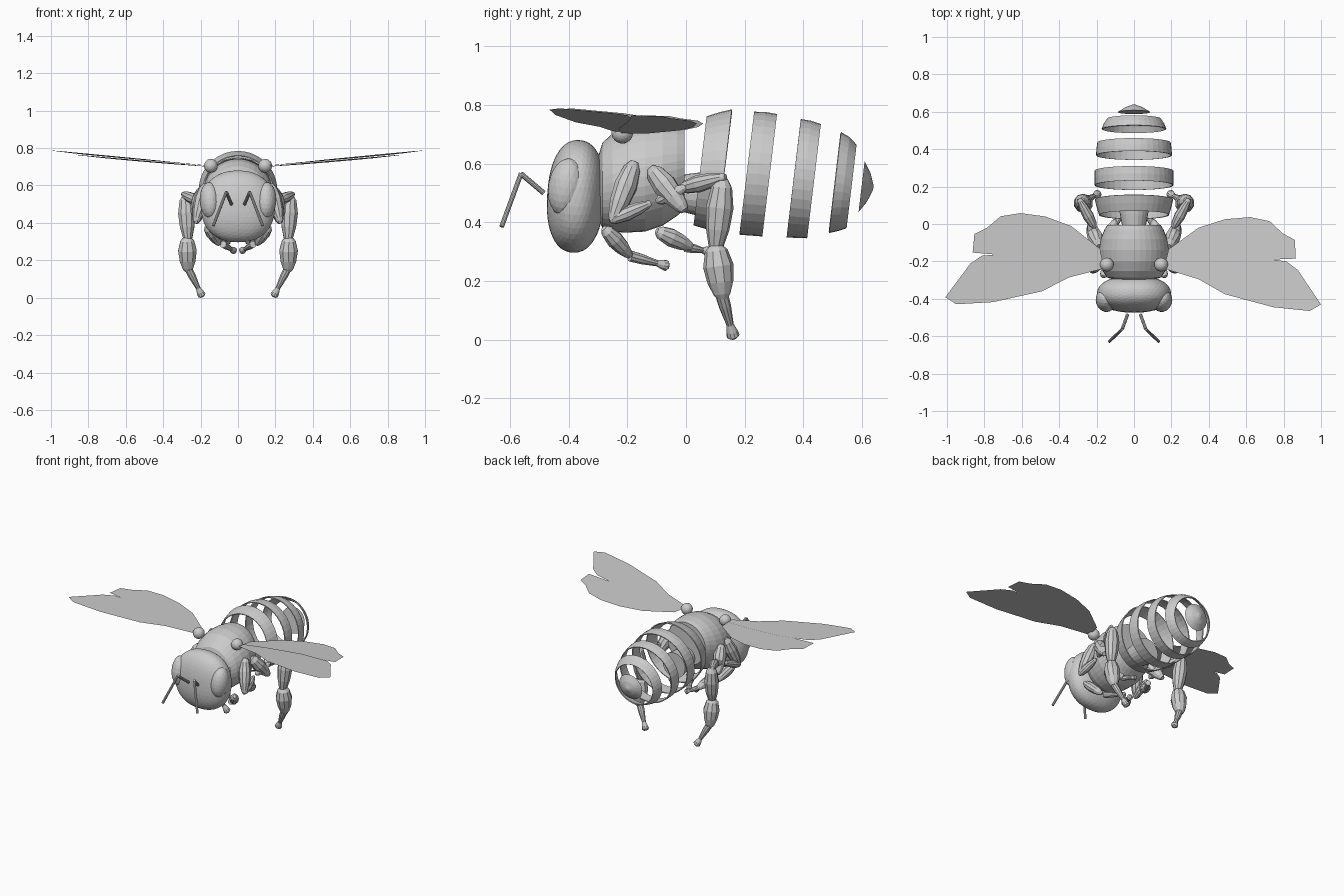
import bpy, bmesh, math
from mathutils import Vector, Matrix

if "Cube" in bpy.data.objects:
    bpy.data.objects.remove(bpy.data.objects["Cube"])

grey = bpy.data.materials.new("plain_grey")
grey.use_nodes = True
grey.diffuse_color = (0.6, 0.6, 0.6, 1)
grey.node_tree.nodes["Principled BSDF"].inputs["Base Color"].default_value = (0.6, 0.6, 0.6, 1)


def add(name, bm):
    bmesh.ops.recalc_face_normals(bm, faces=bm.faces)
    mesh = bpy.data.meshes.new(name)
    bm.to_mesh(mesh)
    bm.free()
    mesh.materials.append(grey)
    ob = bpy.data.objects.new(name, mesh)
    bpy.context.collection.objects.link(ob)
    return ob


def loft(name, rings, axis, sides=32, caps=True):
    """Skin circles given as (centre, radius), all square to the axis."""
    bm = bmesh.new()
    turn = Vector((0, 0, 1)).rotation_difference(Vector(axis)).to_matrix()
    loops = []
    for centre, r in rings:
        loops.append([bm.verts.new(Vector(centre) + turn @ Vector(
            (r * math.cos(2 * math.pi * i / sides), r * math.sin(2 * math.pi * i / sides), 0)))
            for i in range(sides)])
    for a, b in zip(loops, loops[1:]):
        for i in range(sides):
            j = (i + 1) % sides
            bm.faces.new((a[i], a[j], b[j], b[i]))
    if caps:
        bm.faces.new(loops[0])
        bm.faces.new(loops[-1])
    return add(name, bm)


def ball(name, centre, radii, tilt=(0, 0, 0), square=1.0, detail=3):
    """Faceted ellipsoid; square below one makes it boxier."""
    bm = bmesh.new()
    bmesh.ops.create_icosphere(bm, subdivisions=detail, radius=1)
    rot = Matrix.Rotation(tilt[2], 3, 'Z') @ Matrix.Rotation(tilt[0], 3, 'X')
    for v in bm.verts:
        p = [math.copysign(abs(c) ** square, c) * r for c, r in zip(v.co, radii)]
        v.co = rot @ Vector(p) + Vector(centre)
    return add(name, bm)


SPINDLE = [(0, .35), (.12, .75), (.4, 1), (.7, .85), (.92, .55), (1, .35)]
TAPER = [(0, .8), (.3, .75), (.7, .45), (.85, .7), (.95, .8), (1, .4)]
ROD = [(0, 1), (1, 1)]


def segment(name, p, q, r, shape=SPINDLE, sides=10):
    p, q = Vector(p), Vector(q)
    return loft(name, [(p.lerp(q, t), r * k) for t, k in shape], q - p, sides)


# Head
ball("head", (0, -.375, .488), (.198, .098, .192), (-.06, 0, 0), .88, 4)

# Thorax: lofted rings along the body, with a narrow waist behind
thorax = [(-.30, .52, .10), (-.285, .525, .145), (-.25, .535, .168), (-.20, .547, .182),
          (-.14, .555, .187), (-.08, .566, .178), (-.03, .58, .158), (-.005, .587, .143)]
loft("thorax", [((0, y, z), r) for y, z, r in thorax], (0, 1, 0), 36)
loft("waist", [((0, -.03, .50), .06), ((0, .05, .495), .075), ((0, .13, .49), .085)], (0, 1, 0), 20)

# Abdomen: separate tilted bands with open gaps, then a closed tip
AXIS = Vector((0, 1, -.12))
bands = [
    [(.048, .575, .187), (.09, .576, .2), (.131, .576, .21)],
    [(.207, .567, .211), (.246, .565, .212), (.285, .56, .21)],
    [(.367, .55, .203), (.402, .546, .201), (.436, .54, .196)],
    [(.508, .535, .173), (.538, .53, .161), (.564, .522, .143)],
]
for n, band in enumerate(bands):
    ob = loft(f"abdomen_band_{n + 1}", [((0, y, z), r) for y, z, r in band], AXIS, 36, False)
    mod = ob.modifiers.new("thickness", 'SOLIDIFY')
    mod.thickness = .006
    mod.offset = -1
loft("abdomen_tip", [((0, .598, .521), .087), ((0, .622, .519), .05), ((0, .638, .518), .008)], AXIS, 24)

# Wing outlines, relative to the hinge: fore wing and hind wing
fore = [(.02, -.02), (.2, -.075), (.34, -.155), (.6, -.225), (.795, -.245), (.855, -.21),
        (.73, -.025), (.67, .02), (.45, .05), (.2, .04), (.02, .02)]
hind = [(.02, 0), (.2, -.01), (.45, .02), (.6, .03), (.72, .035), (.715, .135), (.65, .17),
        (.58, .235), (.475, .257), (.34, .245), (.2, .2), (.04, .085)]


def wing(name, outline, side, drop):
    bm = bmesh.new()
    turn = Matrix.Rotation(.0 if side > 0 else -.045, 3, 'Z')
    verts = []
    for dx, dy in outline:
        p = turn @ Vector((side * dx, dy, 0))
        height = .705 + .0895 * dx - .03 * dy - drop
        verts.append(bm.verts.new((side * .145 + p.x, p.y - .22, height)))
    bm.faces.new(verts)
    return add(name, bm)


# Leg segments on the left: name, start, end, thickness, shape
legs = [
    ("front_upper_leg", (.175, -.175, .605), (.225, -.25, .405), .04, SPINDLE),
    ("front_middle_leg", (.225, -.26, .405), (.205, -.12, .465), .026, SPINDLE),
    ("front_shin", (.17, -.28, .38), (.10, -.19, .285), .03, SPINDLE),
    ("front_foot", (.08, -.19, .285), (.02, -.06, .25), .024, TAPER),
    ("mid_upper_leg", (.185, -.12, .585), (.235, -.005, .44), .042, SPINDLE),
    ("mid_middle_leg", (.205, -.10, .47), (.24, 0, .52), .024, SPINDLE),
    ("mid_shin", (.15, -.10, .37), (.10, .02, .315), .032, SPINDLE),
    ("mid_foot", (.10, .0, .315), (.05, .08, .30), .022, TAPER),
    ("rear_hip", (.21, -.02, .515), (.295, .135, .555), .03, SPINDLE),
    ("rear_thigh", (.28, .125, .55), (.268, .10, .30), .047, SPINDLE),
    ("rear_shin", (.272, .10, .325), (.268, .125, .14), .052, SPINDLE),
    ("rear_foot", (.268, .12, .16), (.19, .163, .005), .028, TAPER),
]
antenna = [("antenna_base", (.035, -.485, .50), (.063, -.562, .565), .009, ROD),
           ("antenna_tip", (.063, -.562, .565), (.132, -.628, .385), .008, ROD)]

# Paired parts
for label, s in (("left", 1), ("right", -1)):
    ball(f"{label}_eye", (s * .152, -.41, .52), (.052, .06, .098), (-.16, 0, -s * .3))
    ball(f"{label}_wing_hinge", (s * .145, -.217, .705), (.037, .037, .037))
    wing(f"{label}_fore_wing", fore, s, 0)
    wing(f"{label}_hind_wing", hind, s, .004)
    for name, p, q, r, shape in legs + antenna:
        segment(f"{label}_{name}", (s * p[0], *p[1:]), (s * q[0], *q[1:]), r, shape)
